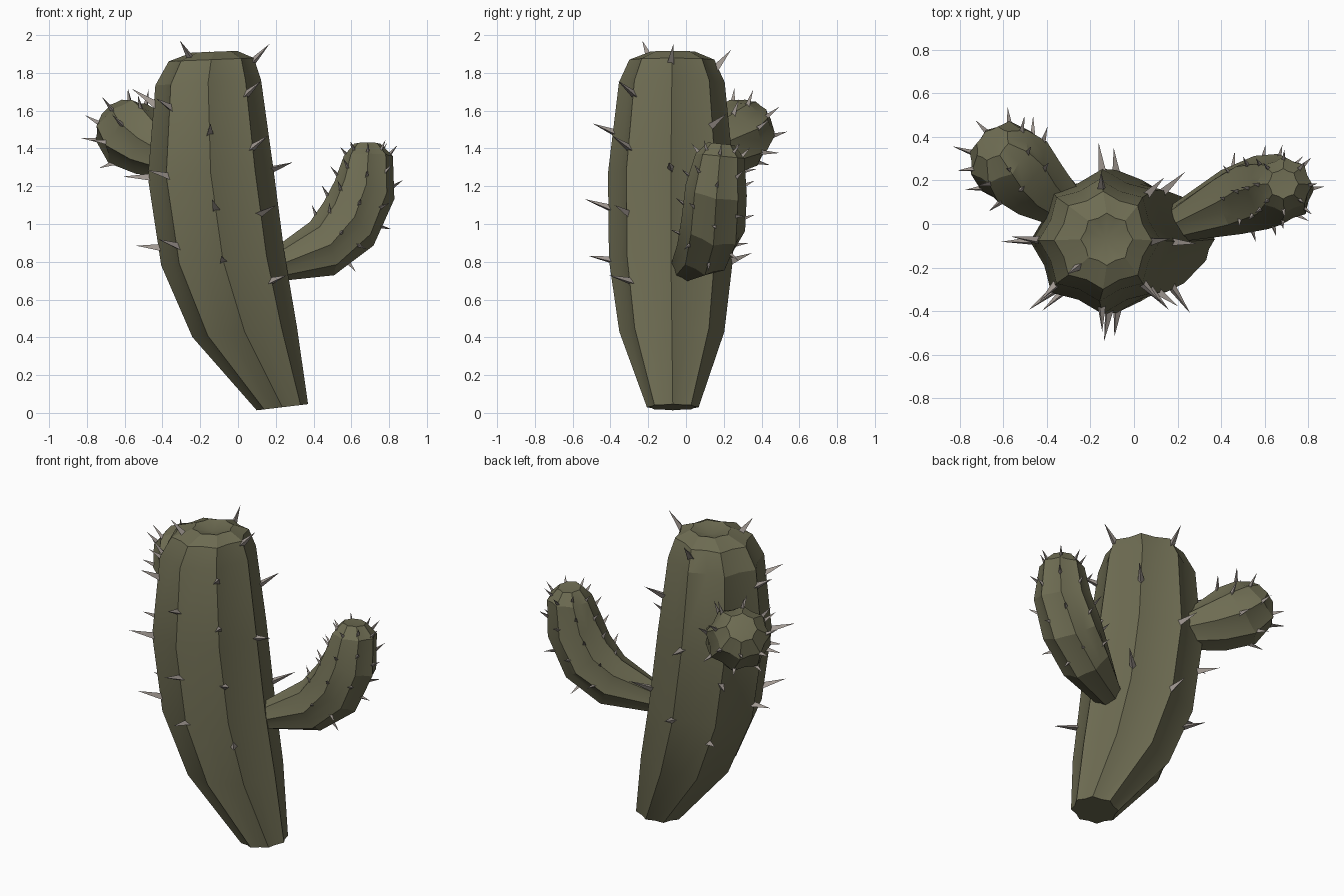
import bpy, bmesh, math, random
from mathutils import Vector

if "Cube" in bpy.data.objects:
    bpy.data.objects.remove(bpy.data.objects["Cube"])

random.seed(4)
RIBS = 8


def material(name, col):
    m = bpy.data.materials.new(name)
    m.diffuse_color = (*col, 1)
    m.use_nodes = True
    m.node_tree.nodes["Principled BSDF"].inputs["Base Color"].default_value = m.diffuse_color
    return m


GREEN = material("cactus_green", (0.155, 0.150, 0.085))
SPINE = material("spine_grey", (0.36, 0.32, 0.29))


def finish(bm, name, mat, angle=None):
    bmesh.ops.recalc_face_normals(bm, faces=bm.faces[:])
    me = bpy.data.meshes.new(name)
    bm.to_mesh(me)
    bm.free()
    ob = bpy.data.objects.new(name, me)
    bpy.context.collection.objects.link(ob)
    me.materials.append(mat)
    if angle:
        bpy.ops.object.select_all(action='DESELECT')
        ob.select_set(True)
        bpy.context.view_layer.objects.active = ob
        bpy.ops.object.shade_smooth_by_angle(angle=math.radians(angle))


class Limb:
    """Ribbed tube through rings (x, y, z, radius); ring normals blend n0 to n1."""

    def __init__(self, rings, n0, n1, tip, valley):
        self.rings, self.tip, self.valley = rings, Vector(tip), valley
        self.n0, self.n1 = Vector(n0).normalized(), Vector(n1).normalized()

    def frame(self, t):
        i = min(int(t), len(self.rings) - 2)
        a, b = Vector(self.rings[i]), Vector(self.rings[i + 1])
        v = a.lerp(b, t - i)
        n = self.n0.lerp(self.n1, min(1, t / (len(self.rings) - 2))).normalized()
        side = Vector((0, 1, 0)).cross(n).normalized()
        return v.xyz, v.w, n, side, n.cross(side)

    def point(self, t, rib):
        c, r, n, u, v = self.frame(t)
        a = math.radians(-90) + rib * math.tau / RIBS
        out = u * math.cos(a) + v * math.sin(a)
        return c + out * r, out, n

    def build(self, name):
        bm = bmesh.new()
        loops = []
        for i in range(len(self.rings)):
            c = self.frame(i)[0]
            ring = []
            for j in range(RIBS * 2):
                p = self.point(i, j / 2)[0]
                k = self.valley if j % 2 else 1
                ring.append(bm.verts.new(c + (p - c) * k))
            loops.append(ring)
        m = RIBS * 2
        for a, b in zip(loops, loops[1:]):
            for j in range(m):
                bm.faces.new((a[j], a[(j + 1) % m], b[(j + 1) % m], b[j]))
        bm.faces.new(loops[0])
        t = bm.verts.new(self.tip)
        for j in range(m):
            bm.faces.new((loops[-1][j], loops[-1][(j + 1) % m], t))
        finish(bm, name, GREEN, 20)

    def spines(self, name, spots, length, radius):
        """Small three-sided cones sitting on the ribs, leaning upward."""
        bm = bmesh.new()
        for rib, t in spots:
            p, out, n = self.point(t, rib)
            lift = 0.25 + 0.45 * max(0, t - len(self.rings) + 4)
            jit = Vector([random.uniform(-.15, .15) for _ in range(3)])
            d = (out + n * lift + jit).normalized()
            u = d.orthogonal().normalized()
            v = d.cross(u)
            base = p - d * 0.02
            vs = [bm.verts.new(base + (u * math.cos(a) + v * math.sin(a)) * radius)
                  for a in (0, math.tau / 3, 2 * math.tau / 3)]
            top = bm.verts.new(p + d * length * random.uniform(.85, 1.15))
            bm.faces.new(vs)
            for k in range(3):
                bm.faces.new((vs[k], vs[(k + 1) % 3], top))
        finish(bm, name, SPINE)


# Leaning main trunk
trunk = Limb([(.235, -.07, .03, .137), (.035, -.075, .43, .278), (-.08, -.08, .81, .328),
              (-.145, -.08, 1.27, .333), (-.158, -.075, 1.75, .28),
              (-.142, -.075, 1.87, .225), (-.125, -.07, 1.912, .12)],
             (-.12, 0, 1), (-.04, 0, 1), (-.13, -.07, 1.88), .87)
trunk.build("trunk")
rows = [(2.0, 2.6, 3.45), (1.65, 2.5, 3.25, 3.85), (3.0, 4.9), (2.2, 3.5),
        (2.0, 3.0, 4.7), (1.7, 2.6, 3.4), (2.2, 3.0, 3.8), (2.2, 3.0, 3.75, 5.5)]
trunk.spines("trunk_spines", [(k, t) for k, r in enumerate(rows) for t in r], .125, .023)

# Long right arm curving upward
arm_r = Limb([(.19, .0, .78, .085), (.445, .10, .87, .155), (.585, .145, 1.0, .175),
              (.67, .16, 1.18, .165), (.69, .18, 1.36, .13), (.685, .185, 1.425, .07)],
             (1, .35, .1), (0, .1, 1), (.685, .185, 1.42), .88)
arm_r.build("right_arm")
arm_r.spines("right_arm_spines",
             [(k, t + .25 * (k % 2)) for k in range(RIBS) for t in (1.4, 2.4, 3.3, 4.2)],
             .055, .014)

# Stubby left arm pointing back and up
arm_l = Limb([(-.33, .09, 1.35, .115), (-.45, .175, 1.40, .162), (-.55, .265, 1.46, .193),
              (-.62, .33, 1.54, .165), (-.65, .37, 1.595, .09)],
             (-.7, .6, .3), (-.5, .5, .7), (-.655, .38, 1.6), .88)
arm_l.build("left_arm")
arm_l.spines("left_arm_spines",
             [(k, t + .25 * (k % 2)) for k in range(RIBS) for t in (1.9, 3.0)],
             .075, .016)
